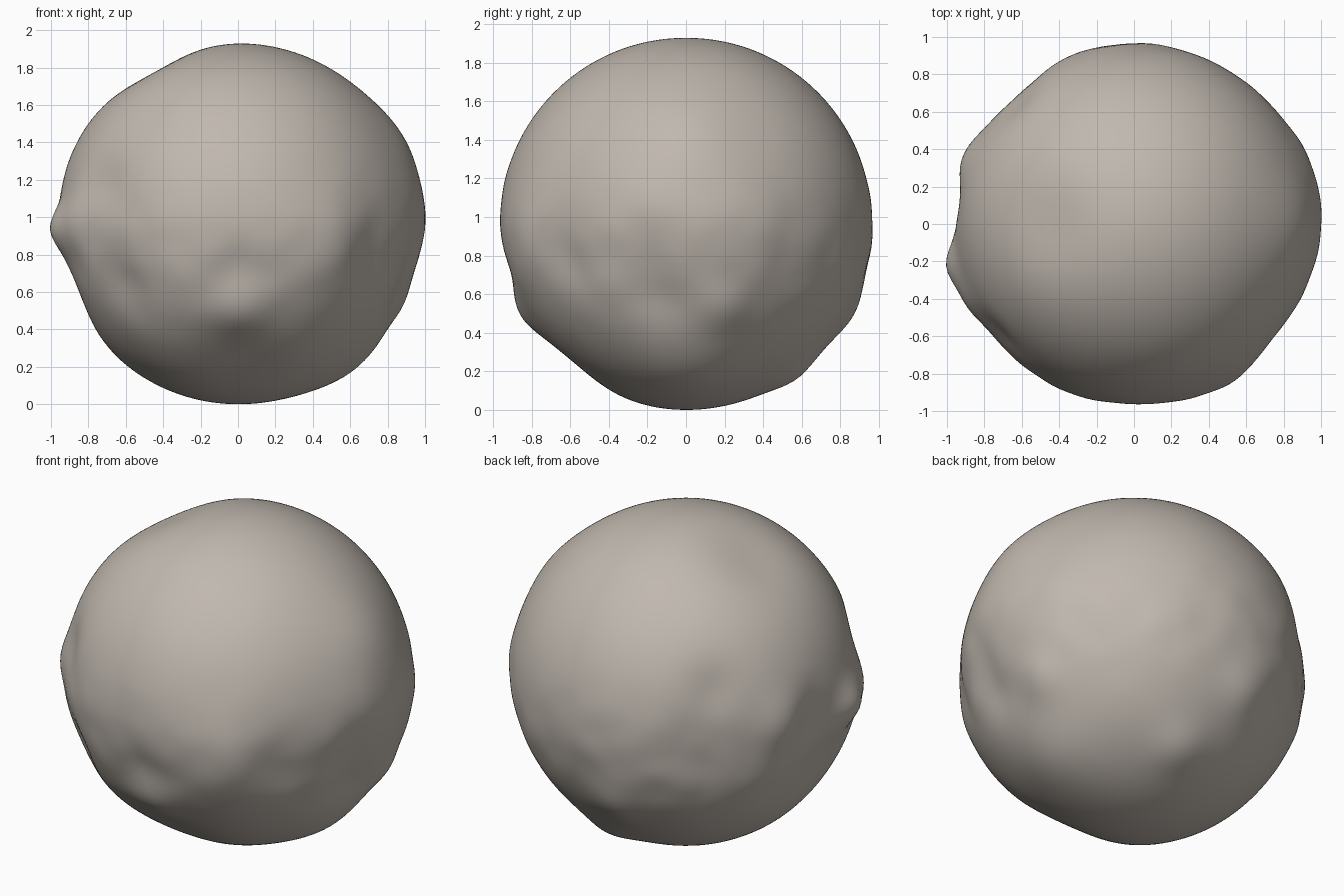
import bpy
import bmesh
from math import exp, cos, sin, radians
from mathutils import Vector, noise

cube = bpy.data.objects.get("Cube")
if cube:
    bpy.data.objects.remove(cube, do_unlink=True)

RADIUS = 0.965


def direction(turn, rise):
    """Unit vector from a turn around z and a rise above the middle, in degrees."""
    turn, rise = radians(turn), radians(rise)
    return Vector((cos(turn) * cos(rise), sin(turn) * cos(rise), sin(rise)))


def gaussian(distance, width):
    return exp(-(distance / width) ** 2 / 2)


class Relief:
    """A family of equal lumps (positive height) or hollows (negative height)."""

    def __init__(self, height, width, places):
        self.height = height
        self.width = width
        self.centres = [direction(turn, rise) for turn, rise in places]

    def offset(self, normal):
        total = sum(gaussian((normal - centre).length, self.width)
                    for centre in self.centres)
        return self.height * total


# Lumps standing out of the stone
knob = Relief(.068, .09, [(193, -2)])
bumps = Relief(.03, .11, [(159, 4), (205, 0), (-90, -28),
                          (13, -26), (97, -28), (77, -54)])
swells = Relief(.033, .2, [(-9, 0), (17, 0), (0, 26), (0, -51), (-58, -6)])

# Hollows pressed into the stone
dents = Relief(-.03, .12, [(171, 0), (-139, 12), (-132, -20), (-90, -16),
                           (-41, -9), (-12, -8), (-10, -23), (135, 18)])
basins = Relief(-.04, .2, [(180, -22), (133, -3), (180, 61), (-90, -50)])

reliefs = [knob, bumps, swells, dents, basins]


def weathering(normal):
    """Fine waviness, strongest just below the middle."""
    band = gaussian(normal.z + .15, .25)
    return .009 * band * noise.noise(normal * 5)


# Round stone body, with each point moved in or out by the reliefs
bm = bmesh.new()
bmesh.ops.create_icosphere(bm, subdivisions=6, radius=1)
for vert in bm.verts:
    normal = vert.co.normalized()
    relief = sum(family.offset(normal) for family in reliefs)
    vert.co = normal * (RADIUS + relief + weathering(normal))
for face in bm.faces:
    face.smooth = True

mesh = bpy.data.meshes.new("boulder")
bm.to_mesh(mesh)
bm.free()
boulder = bpy.data.objects.new("boulder", mesh)
boulder.location.z = RADIUS
bpy.context.collection.objects.link(boulder)

# Warm grey stone
colour = (.53, .48, .43, 1)
stone = bpy.data.materials.new("warm grey stone")
stone.use_nodes = True
stone.diffuse_color = colour
shader = stone.node_tree.nodes["Principled BSDF"]
shader.inputs["Base Color"].default_value = colour
mesh.materials.append(stone)
